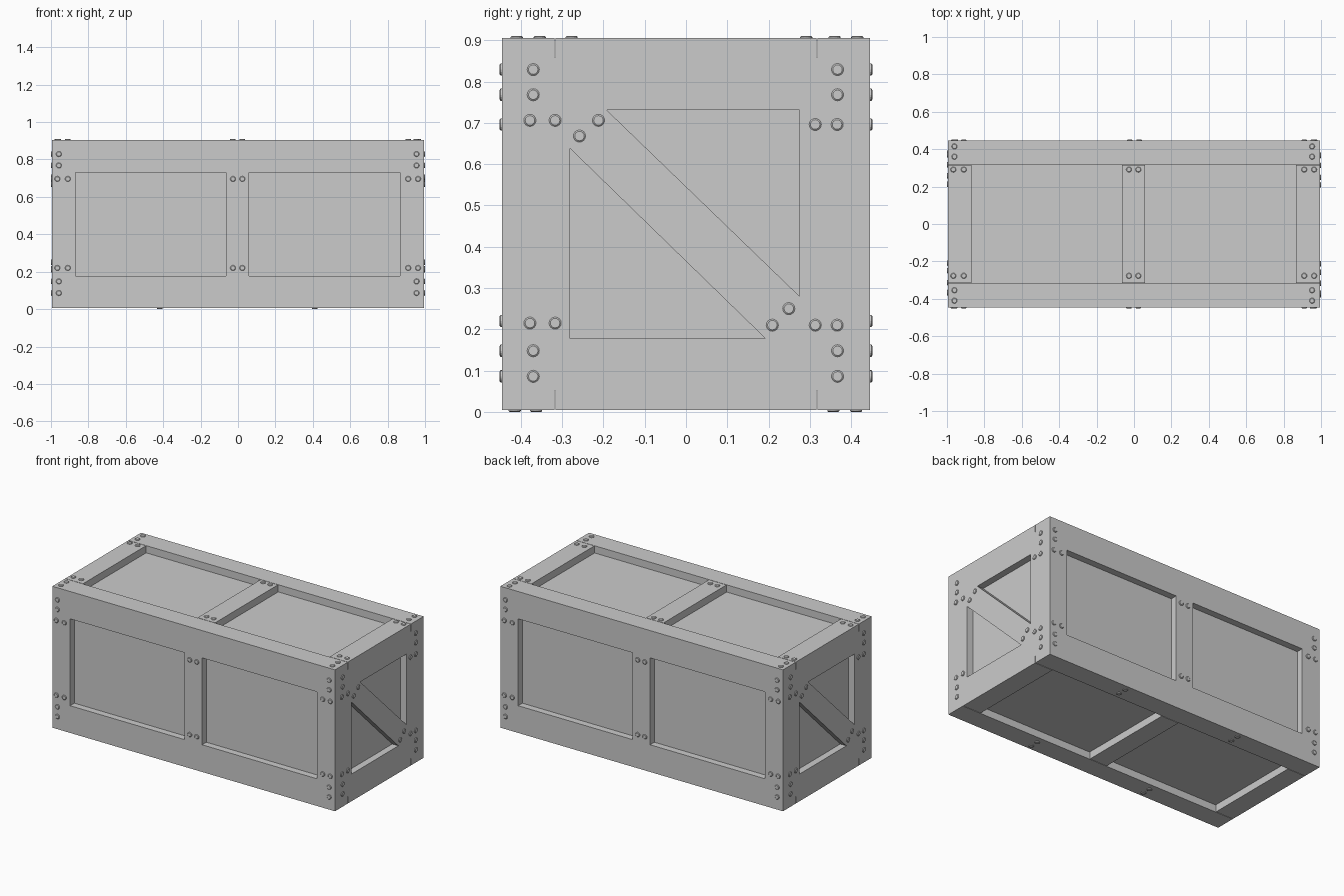
import bpy, bmesh, math
from mathutils import Vector, Matrix

if "Cube" in bpy.data.objects:
    bpy.data.objects.remove(bpy.data.objects["Cube"])

X, Y = 0.995, 0.446          # outer board faces
Z0, Z1 = 0.005, 0.905        # bottom and top board faces
T = 0.043                    # board thickness
ZA, ZB = 0.051, 0.859        # wall bottom and top
RA, RB = 0.178, 0.731        # inner edges of wall rails
R180 = Matrix.Rotation(math.pi, 4, 'Z')


def finish(bm, name, turn=False):
    """Make an object; with turn=True add the opposite copy rotated half a turn."""
    bmesh.ops.recalc_face_normals(bm, faces=bm.faces)
    for suffix, m in (("", None), ("_opposite", R180))[:2 if turn else 1]:
        if m:
            bm.transform(m)
        me = bpy.data.meshes.new(name + suffix)
        bm.to_mesh(me)
        ob = bpy.data.objects.new(name + suffix, me)
        bpy.context.collection.objects.link(ob)
    bm.free()


def board(name, x, y, z, turn=False):
    bm = bmesh.new()
    size = Vector((x[1] - x[0], y[1] - y[0], z[1] - z[0]))
    mid = Vector((x[0] + x[1], y[0] + y[1], z[0] + z[1])) / 2
    bmesh.ops.create_cube(bm, size=1, matrix=Matrix.Translation(mid) @ Matrix.Diagonal(size).to_4x4())
    finish(bm, name, turn)


def bolts(name, points, normal, turn=False):
    """Low chamfered bolt heads on a face."""
    bm = bmesh.new()
    rot = Vector(normal).to_track_quat('Z', 'Y').to_matrix().to_4x4()
    for p in points:
        for r1, r2, a, b in ((0.0148, 0.0148, -0.004, 0.003), (0.0148, 0.0115, 0.003, 0.0055)):
            bmesh.ops.create_cone(bm, cap_ends=True, segments=16, radius1=r1, radius2=r2, depth=b - a,
                                  matrix=Matrix.Translation(p) @ rot @ Matrix.Translation((0, 0, (a + b) / 2)))
    finish(bm, name, turn)


# Inner panels
board("inner_panels", (-X + T, X - T), (-Y + T, Y - T), (ZA, ZB))

# Lid and base frames
cross = ((-X, -0.87), (-0.063, 0.06), (0.867, X))
for part, za, zb in (("lid", ZB, Z1), ("base", Z0, ZA)):
    board(part + "_rail", (-X, X), (-Y, -0.319), (za, zb), True)
    for i, cx in enumerate(cross):
        board(f"{part}_crossboard_{i}", cx, (-0.316, 0.316), (za, zb))

# Long walls: rails and posts
for part, z in (("lower", (ZA, RA)), ("upper", (RB, ZB))):
    board(f"long_{part}_rail", (-X, X - T), (-Y, -Y + T), z, True)
    board(f"end_{part}_rail", (X - T, X), (-Y, Y - T), z, True)
for i, cx in enumerate(cross):
    board(f"long_post_{i}", cx, (-Y, -Y + T), (RA, RB), True)

# End walls: posts and diagonal brace
board("end_post_front", (X - T, X), (-Y + T, -0.281), (RA, RB), True)
board("end_post_back", (X - T, X), (0.275, Y - T), (RA, RB), True)
bm = bmesh.new()
outline = [(-0.281, RB), (-0.192, RB), (0.275, 0.28), (0.275, RA), (0.192, RA), (-0.281, 0.638)]
face = bm.faces.new([bm.verts.new((X - T, y, z)) for y, z in outline])
ext = bmesh.ops.extrude_face_region(bm, geom=[face])
bmesh.ops.translate(bm, vec=(T, 0, 0), verts=[v for v in ext["geom"] if isinstance(v, bmesh.types.BMVert)])
finish(bm, "end_diagonal_brace", True)

# Bolt heads
rail_z = (0.829, 0.768, 0.148, 0.086)
post_x = (-0.966, -0.91, -0.027, 0.023, 0.91, 0.963)
bolts("long_wall_bolts",
      [(x, -Y, z) for x in (-0.958, 0.955) for z in rail_z] +
      [(x, -Y, z) for x in post_x for z in (0.696, 0.22)], (0, -1, 0), True)
bolts("end_wall_bolts",
      [(X, y, z) for y in (-0.37, 0.367) for z in rail_z] +
      [(X, y, z) for y in (-0.378, -0.317) for z in (0.706, 0.215)] +
      [(X, y, z) for y in (0.313, 0.366) for z in (0.696, 0.21)] +
      [(X, y, z) for y, z in ((-0.258, 0.668), (-0.212, 0.706), (0.249, 0.25), (0.209, 0.21))],
      (1, 0, 0), True)
bolts("lid_bolts",
      [(x, y, Z1) for x in (-0.96, 0.952) for y in (-0.41, -0.354, 0.36, 0.415)] +
      [(x, y, Z1) for x in post_x for y in (-0.277, 0.291)], (0, 0, 1))
bolts("base_bolts",
      [(x, y, Z0) for x in (-0.418, 0.41) for y in (-0.415, -0.363, 0.357, 0.412)], (0, 0, -1))
